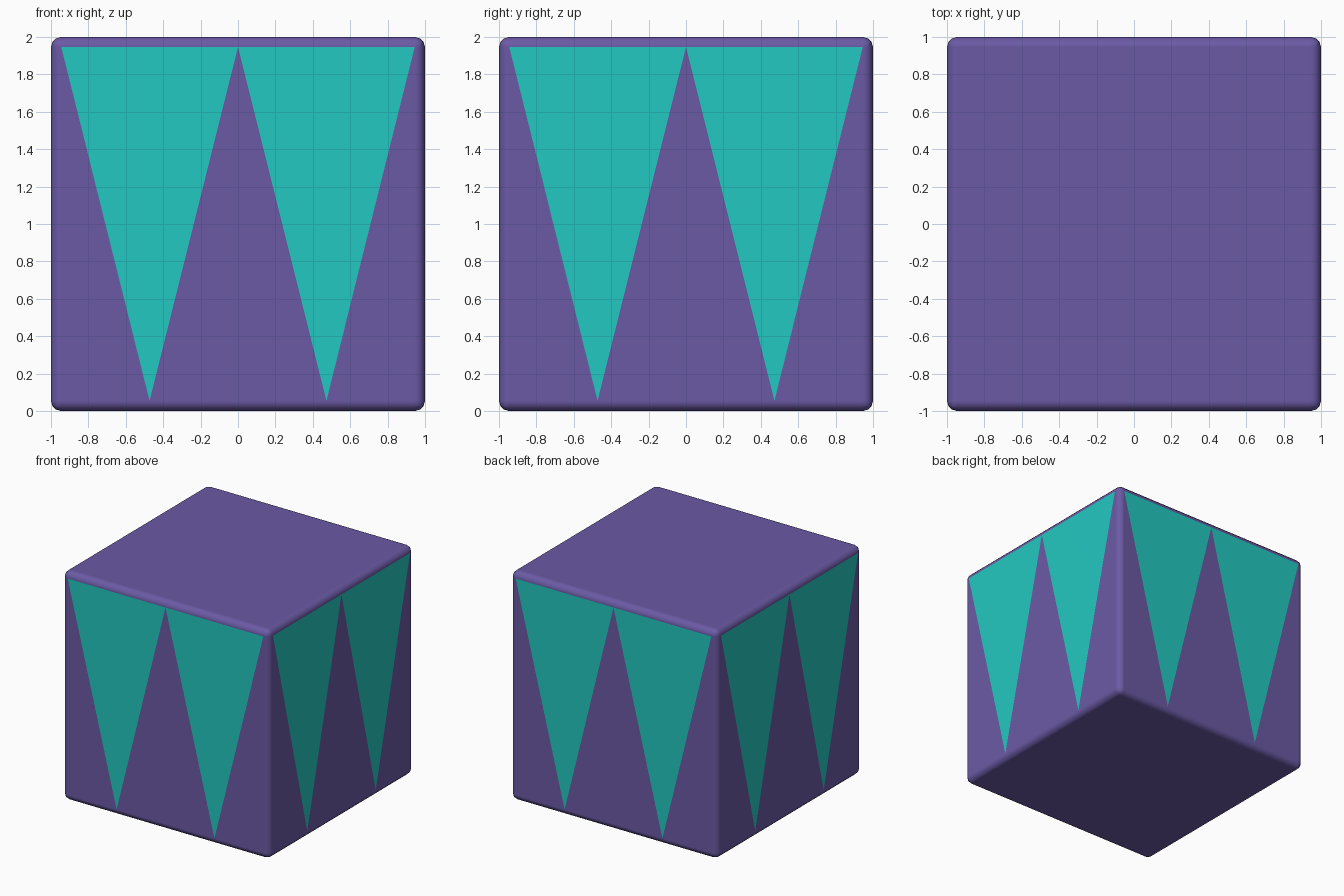
import bpy, bmesh

if "Cube" in bpy.data.objects:
    bpy.data.objects.remove(bpy.data.objects["Cube"])

BEVEL = 0.055


def material(name, rgb):
    mat = bpy.data.materials.new(name)
    mat.diffuse_color = (*rgb, 1.0)
    mat.use_nodes = True
    mat.node_tree.nodes["Principled BSDF"].inputs["Base Color"].default_value = mat.diffuse_color
    return mat


# Rounded block standing on the ground
bm = bmesh.new()
bmesh.ops.create_cube(bm, size=2.0)
bmesh.ops.translate(bm, verts=bm.verts, vec=(0, 0, 1))
bmesh.ops.bevel(bm, geom=bm.edges[:], offset=BEVEL, offset_type='OFFSET',
                segments=3, profile=0.5, affect='EDGES')
bm.normal_update()

# Zigzag cut across each flat side face: two downward pennants per side
sides = [f for f in bm.faces if f.calc_area() > 2 and abs(f.normal.z) < 0.1]
for face in sides:
    top = next(e for e in face.edges if all(v.co.z > 1.5 for v in e.verts))
    low = next(e for e in face.edges if all(v.co.z < 0.5 for v in e.verts))
    top_a, top_b = top.verts
    low_a, low_b = low.verts
    if (top_a.co - low_a.co).length > (top_a.co - low_b.co).length:
        low_a, low_b = low_b, low_a
    mid = bmesh.utils.edge_split(top, top_a, 0.5)[1]
    tip_a = bmesh.utils.edge_split(low, low_a, 0.25)[1]
    tip_a.co = low_a.co.lerp(low_b.co, 0.25)
    tip_b = bmesh.utils.edge_split(bm.edges.get((tip_a, low_b)), tip_a, 0.6667)[1]
    tip_b.co = low_a.co.lerp(low_b.co, 0.75)
    for pair in ((top_a, tip_a), (tip_a, mid), (mid, tip_b), (tip_b, top_b)):
        bmesh.ops.connect_verts(bm, verts=list(pair))

# Pennants are the large triangles with their wide end at the top
bm.normal_update()
for f in bm.faces:
    f.smooth = True
    if (abs(f.normal.z) < 0.01 and f.calc_area() > 0.6
            and f.calc_center_median().z > 1.1):
        f.material_index = 1

mesh = bpy.data.meshes.new("patterned_block")
bm.to_mesh(mesh)
bm.free()
mesh.materials.append(material("purple", (0.147, 0.102, 0.376)))
mesh.materials.append(material("turquoise", (0.017, 0.578, 0.533)))
block = bpy.data.objects.new("patterned_block", mesh)
bpy.context.collection.objects.link(block)

# Keep the large faces flat and only the edges rounded in shading
weighted = block.modifiers.new("flat_sides", 'WEIGHTED_NORMAL')
weighted.mode = 'FACE_AREA'
weighted.weight = 100
